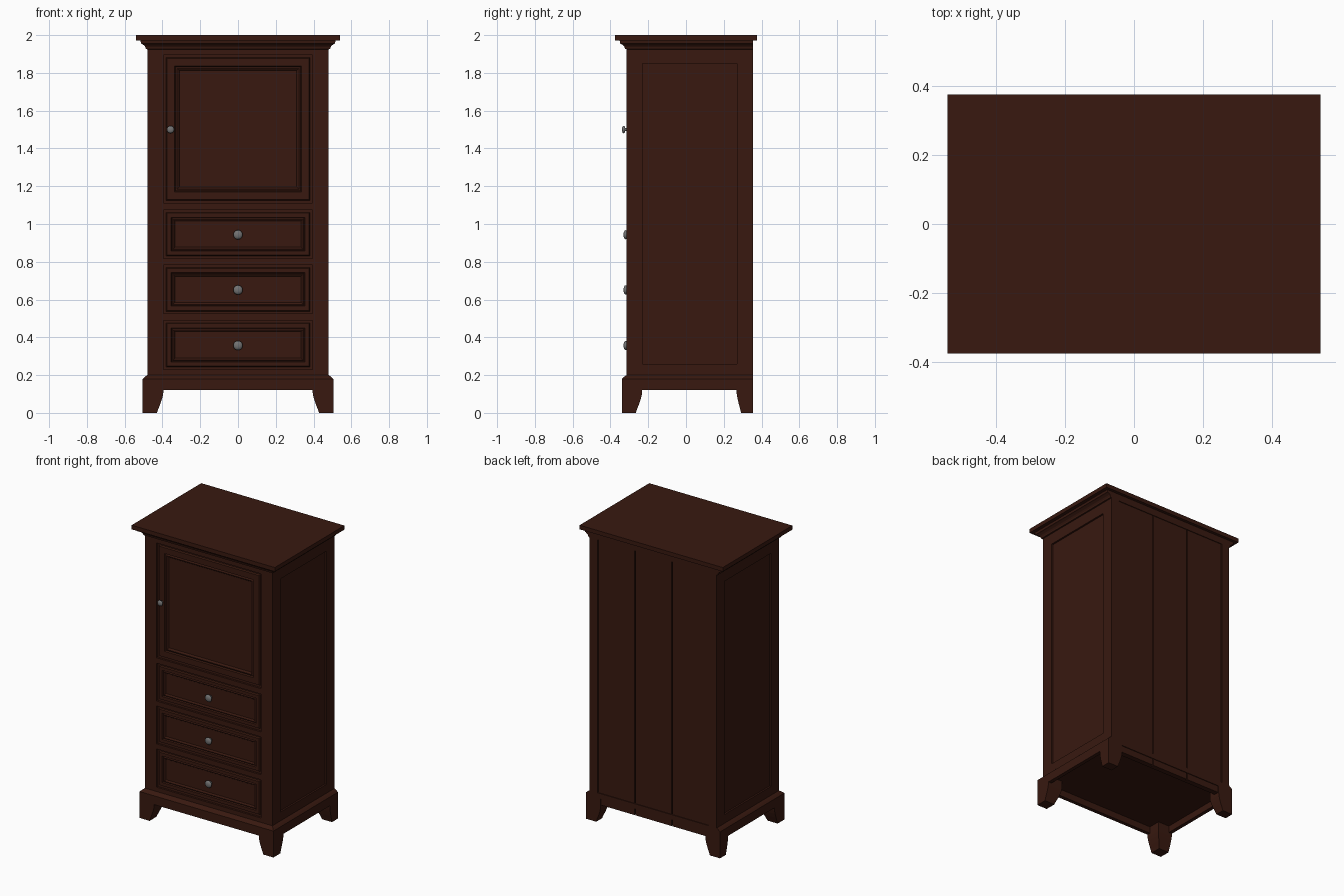
import bpy, bmesh, math

if "Cube" in bpy.data.objects:
    bpy.data.objects.remove(bpy.data.objects["Cube"])

def material(name, color):
    m = bpy.data.materials.new(name)
    m.diffuse_color = (*color, 1)
    m.use_nodes = True
    m.node_tree.nodes["Principled BSDF"].inputs["Base Color"].default_value = m.diffuse_color
    return m

WOOD = material("dark_wood", (0.04, 0.0095, 0.005))
METAL = material("knob_metal", (0.17, 0.17, 0.17))

def finish(name, bm, mat=WOOD):
    bmesh.ops.remove_doubles(bm, verts=bm.verts, dist=1e-6)
    bmesh.ops.recalc_face_normals(bm, faces=bm.faces)
    me = bpy.data.meshes.new(name)
    bm.to_mesh(me)
    bm.free()
    me.materials.append(mat)
    ob = bpy.data.objects.new(name, me)
    bpy.context.collection.objects.link(ob)
    return ob

def skin(name, rings):
    """Closed solid through a stack of four-cornered rings."""
    bm = bmesh.new()
    rows = [[bm.verts.new(p) for p in r] for r in rings]
    for a, b in zip(rows, rows[1:]):
        for i in range(4):
            j = (i + 1) % 4
            bm.faces.new((a[i], a[j], b[j], b[i]))
    bm.faces.new(rows[0])
    bm.faces.new(rows[-1])
    return finish(name, bm)

def loft(name, sections):
    """Stacked rectangles (x0, x1, y0, y1, z)."""
    return skin(name, [[(a, c, z), (b, c, z), (b, d, z), (a, d, z)]
                       for a, b, c, d, z in sections])

def box(name, x0, x1, y0, y1, z0, z1):
    return loft(name, [(x0, x1, y0, y1, z0), (x0, x1, y0, y1, z1)])

def panel_front(name, x0, x1, z0, z1, profile):
    """Moulded front from nested rectangles: (inset, y)."""
    return skin(name, [[(x0 + i, y, z0 + i), (x1 - i, y, z0 + i),
                        (x1 - i, y, z1 - i), (x0 + i, y, z1 - i)]
                       for i, y in profile])

def knob(name, x, y, z, s=1.0):
    bm = bmesh.new()
    prof = [(0, 0), (.010, 0), (.008, .006), (.009, .010), (.017, .013),
            (.020, .018), (.017, .023), (.009, .026), (0, .027)]
    vs = [bm.verts.new((x + r * s, y - d * s, z)) for r, d in prof]
    es = [bm.edges.new(p) for p in zip(vs, vs[1:])]
    bmesh.ops.spin(bm, geom=vs + es, cent=(x, y, z), axis=(0, 1, 0),
                   angle=math.tau, steps=20)
    ob = finish(name, bm, METAL)
    for p in ob.data.polygons:
        p.use_smooth = True

FRONT, BACK, HALF = -.315, .355, .48

# top slab and stepped cove cornice, flush at the back
box("top_slab", -.54, .54, -.375, .375, 1.972, 2.0)
loft("cornice", [(-HALF - o, HALF + o, FRONT - o, BACK, z) for o, z in
                 [(0, 1.925), (.008, 1.927), (.010, 1.936), (.016, 1.945),
                  (.028, 1.953), (.034, 1.956), (.036, 1.972)]])

# base moulding, also the cabinet floor
loft("base_moulding", [(-HALF - o, HALF + o, FRONT - o, BACK, z) for o, z in
                       [(.025, .165), (.025, .18), (.014, .19), (0, .2)]])
box("front_apron", -.41, .41, -.34, -.315, .12, .165)

# tapering bracket feet, side aprons, corner posts and recessed side panels
TAPER = [(0, .034), (.02, .027), (.045, .017), (.075, .007), (.10, .001), (.12, 0), (.165, 0)]
for s, side in ((-1, "left"), (1, "right")):
    def sx(a, b):
        return sorted((s * a, s * b))
    loft(f"{side}_front_foot", [(*sx(.395 + t, .505), -.34, -.232 - t, z) for z, t in TAPER])
    loft(f"{side}_back_foot", [(*sx(.395 + t, .505), .268 + t * .7, BACK, z) for z, t in TAPER])
    box(f"{side}_apron", *sx(.48, .505), -.25, .28, .12, .165)
    box(f"{side}_front_post", *sx(.395, HALF), FRONT, -.23, .19, 1.93)
    box(f"{side}_back_post", *sx(.42, HALF), .27, BACK, .19, 1.93)
    box(f"{side}_panel", *sx(.44, .468), -.24, .28, .19, 1.93)
    box(f"{side}_top_rail", *sx(.44, HALF), -.23, .27, 1.85, 1.93)
    box(f"{side}_bottom_rail", *sx(.44, HALF), -.23, .27, .19, .26)

# back boards with narrow grooves between them
box("back_backing", -.43, .43, .315, .335, .12, 1.93)
for i, (a, b) in enumerate([(-.416, -.144), (-.136, .136), (.144, .416)]):
    box(f"back_board_{i + 1}", a, b, .33, .35, .12, 1.93)

# front rails between door and drawers
DRAWERS = [(.23, .49), (.525, .783), (.817, 1.075)]
DOOR = (1.112, 1.895)
edges = [.19] + [z for d in DRAWERS for z in d] + list(DOOR) + [1.93]
for i in range(0, len(edges), 2):
    box(f"front_rail_{i // 2 + 1}", -.395, .395, FRONT, -.27, edges[i], edges[i + 1])

# drawers with moulded fronts
for i, (a, b) in enumerate(DRAWERS):
    panel_front(f"drawer_{i + 1}", -.394, .394, a, b,
                [(0, -.26), (0, -.302), (.013, -.302), (.018, -.311), (.040, -.311),
                 (.044, -.302), (.050, -.306), (.056, -.303), (.060, -.297)])
    knob(f"drawer_knob_{i + 1}", 0, -.297, (a + b) / 2 - .003, 1.25)

# door with framed, recessed panel
panel_front("door", -.394, .394, *DOOR,
            [(0, -.26), (0, -.302), (.013, -.302), (.018, -.312), (.058, -.312),
             (.063, -.303), (.072, -.307), (.078, -.304), (.083, -.297)])
knob("door_knob", -.357, -.312, 1.5)
